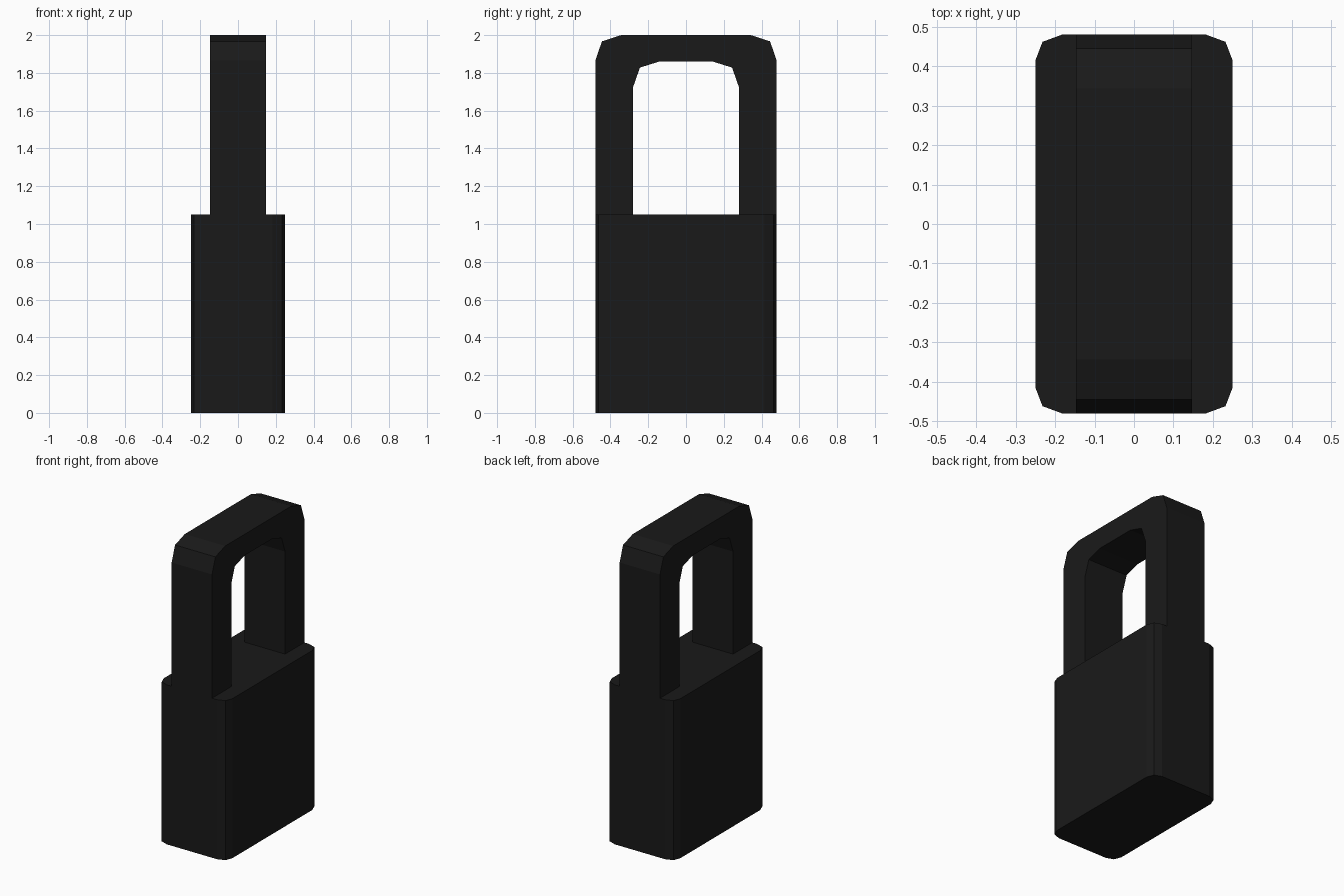
import bpy, bmesh
from mathutils import Vector

if "Cube" in bpy.data.objects:
    bpy.data.objects.remove(bpy.data.objects["Cube"])

black = bpy.data.materials.new("black")
black.diffuse_color = (0.01, 0.01, 0.01, 1)
black.use_nodes = True
black.node_tree.nodes["Principled BSDF"].inputs["Base Color"].default_value = black.diffuse_color


def finish(name, bm):
    bmesh.ops.recalc_face_normals(bm, faces=bm.faces)
    mesh = bpy.data.meshes.new(name)
    bm.to_mesh(mesh)
    bm.free()
    mesh.materials.append(black)
    obj = bpy.data.objects.new(name, mesh)
    bpy.context.collection.objects.link(obj)
    return obj


# Lock body: block with two-step chamfered vertical corners
W, D, H = 0.25, 0.48, 1.05
corner = [(W, D - 0.065), (0.232, 0.462), (W - 0.067, D)]
half = corner + [(-x, y) for x, y in reversed(corner)]
outline = half + [(-x, -y) for x, y in half]
bm = bmesh.new()
base = bm.faces.new([bm.verts.new((x, y, 0)) for x, y in outline])
top = bmesh.ops.extrude_face_region(bm, geom=[base], use_keep_orig=True)
bmesh.ops.translate(bm, vec=(0, 0, H),
                    verts=[v for v in top["geom"] if isinstance(v, bmesh.types.BMVert)])
finish("lock_body", bm)

# Shackle: matching outer and inner arches joined into a flat-sided loop
T = 0.147
outer = [(0.48, H), (0.48, 1.865), (0.445, 1.967), (0.343, 2.0)]
inner = [(0.28, H), (0.28, 1.725), (0.244, 1.828), (0.142, 1.86)]
outer += [(-y, z) for y, z in reversed(outer)]
inner += [(-y, z) for y, z in reversed(inner)]
bm = bmesh.new()
rings = [[[bm.verts.new((x, y, z)) for y, z in arch]
          for x, arch in ((-T, outer), (T, outer), (T, inner), (-T, inner))]][0]
for i in range(len(outer) - 1):
    for k in range(4):
        a, b = rings[k], rings[(k + 1) % 4]
        bm.faces.new((a[i], a[i + 1], b[i + 1], b[i]))
for end in (0, -1):
    bm.faces.new([r[end] for r in rings])
finish("shackle", bm)
